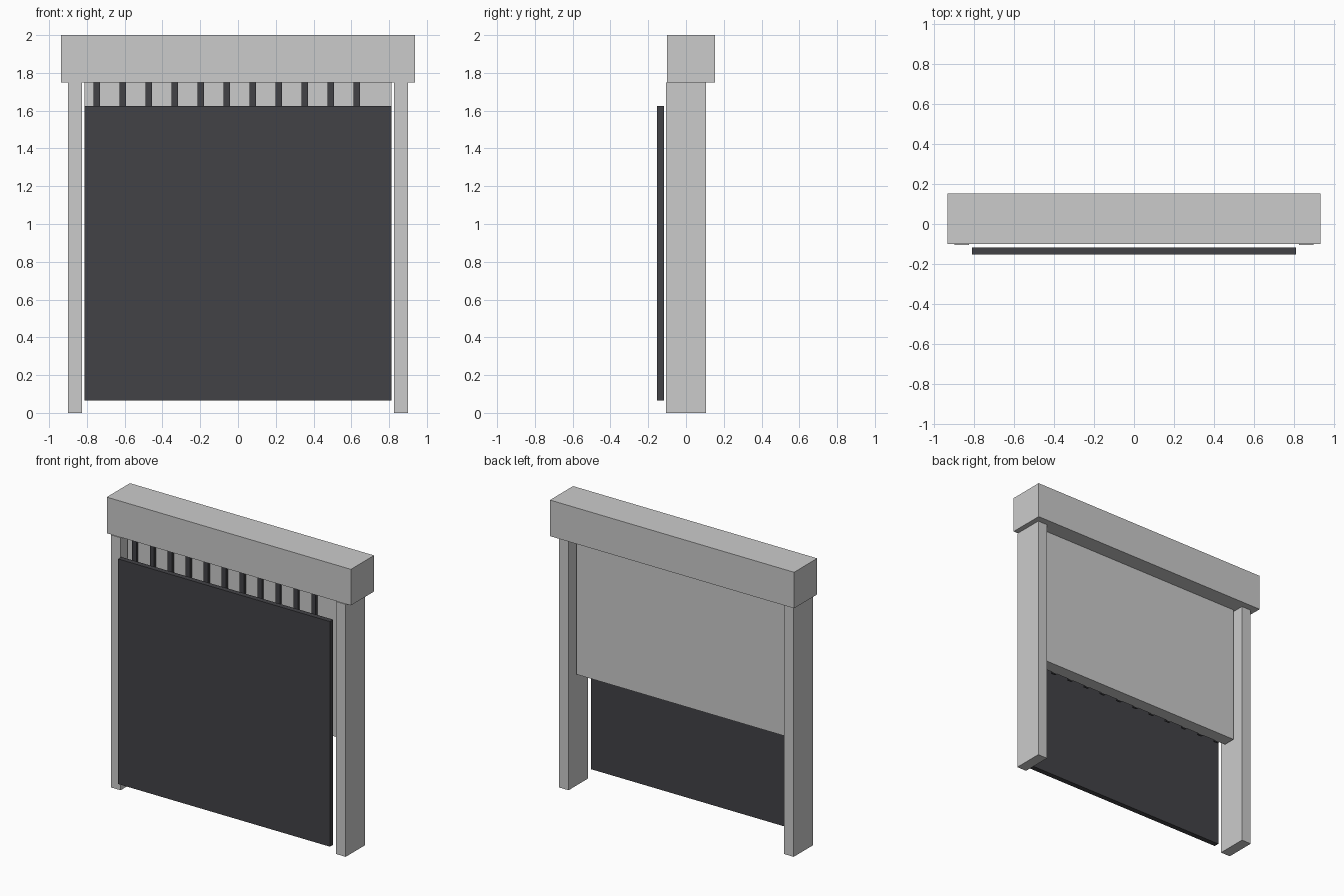
import bpy

if "Cube" in bpy.data.objects:
    bpy.data.objects.remove(bpy.data.objects["Cube"])

dark = bpy.data.materials.new("dark_grey")
dark.diffuse_color = (0.055, 0.055, 0.062, 1)
dark.use_nodes = True
dark.node_tree.nodes["Principled BSDF"].inputs["Base Color"].default_value = dark.diffuse_color


def box(name, x, y, z, mat=None):
    """Axis-aligned box from (min, max) pairs."""
    bpy.ops.mesh.primitive_cube_add(size=1, location=[(a + b) / 2 for a, b in (x, y, z)])
    ob = bpy.context.object
    ob.name = name
    ob.scale = [b - a for a, b in (x, y, z)]
    bpy.ops.object.transform_apply(location=False, rotation=False, scale=True)
    if mat:
        ob.data.materials.append(mat)
    return ob


# Housing across the top
box("header_housing", (-0.936, 0.936), (-0.10, 0.153), (1.75, 2.0))

# Side posts
for side, s in (("left", -1), ("right", 1)):
    x = sorted((s * 0.826, s * 0.90))
    box(side + "_post", x, (-0.106, 0.106), (0, 1.75))

# Half-raised door behind, hanging from the housing
box("upper_door", (-0.812, 0.812), (-0.05, 0.037), (0.78, 1.75))

# Evenly spaced vertical ribs on the door front
for i in range(11):
    cx = -0.748 + i * 0.1376
    box(f"door_rib_{i + 1}", (cx - 0.017, cx + 0.017), (-0.07, -0.05), (0.78, 1.75), dark)

# Dark front panel, set just ahead of the posts
box("front_panel", (-0.812, 0.812), (-0.153, -0.117), (0.065, 1.625), dark)
